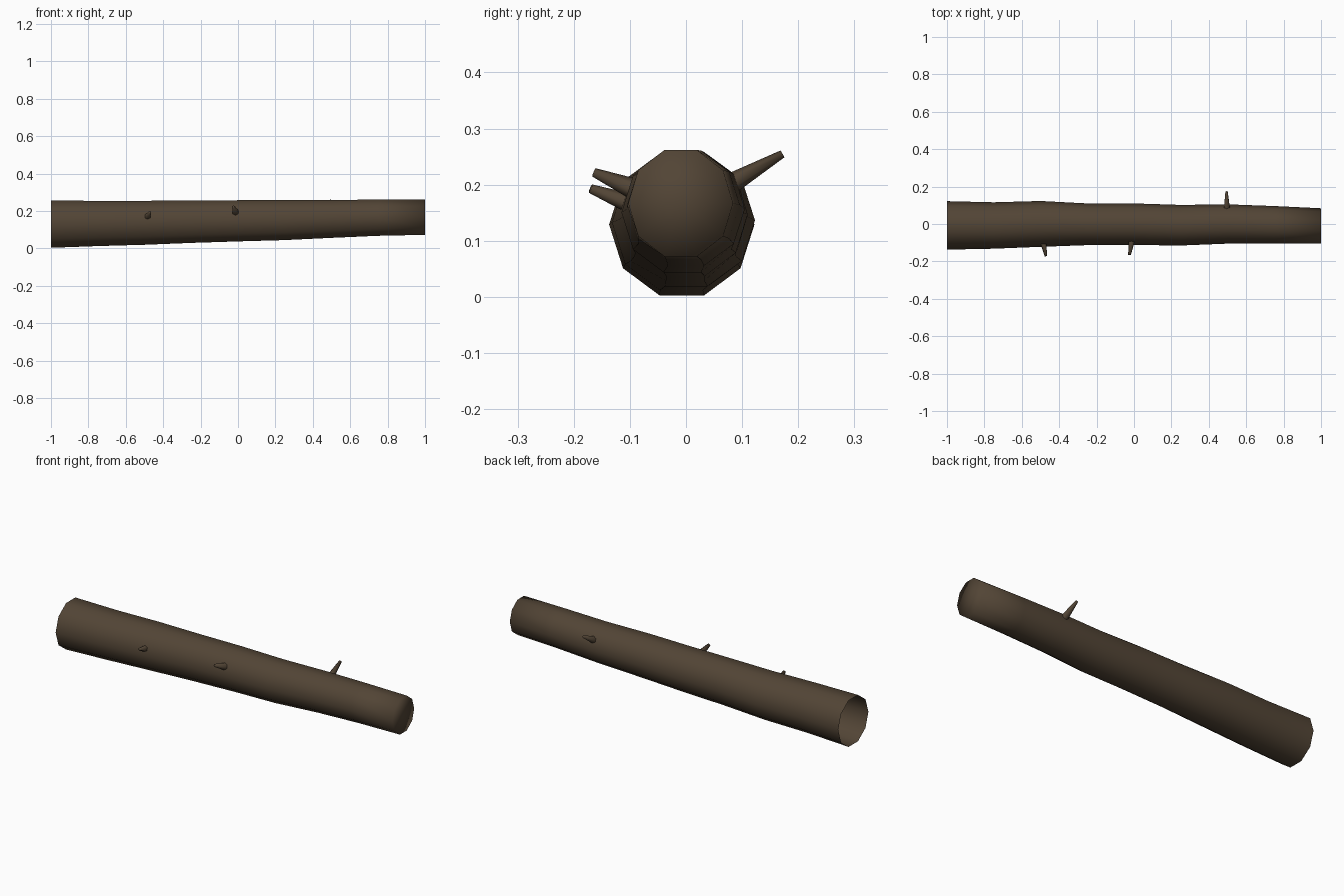
import bpy, bmesh, math
from mathutils import Vector

if "Cube" in bpy.data.objects:
    bpy.data.objects.remove(bpy.data.objects["Cube"])

bark = bpy.data.materials.new("dark brown bark")
bark.diffuse_color = (0.085, 0.059, 0.036, 1)
bark.use_nodes = True
bark.node_tree.nodes["Principled BSDF"].inputs["Base Color"].default_value = bark.diffuse_color


def finish(name, bm):
    me = bpy.data.meshes.new(name)
    bm.to_mesh(me)
    bm.free()
    me.materials.append(bark)
    for p in me.polygons:
        p.use_smooth = True
    ob = bpy.data.objects.new(name, me)
    bpy.context.collection.objects.link(ob)
    return ob


def loft(bm, rings):
    loops = [[bm.verts.new(p) for p in r] for r in rings]
    n = len(loops[0])
    for a, b in zip(loops, loops[1:]):
        for i in range(n):
            j = (i + 1) % n
            bm.faces.new((a[i], a[j], b[j], b[i]))
    return loops


# Trunk: (x, y min, y max, z min, z max) of each ten-sided ring
SECTIONS = [
    (-1.00, -.137, .122, .003, .255), (-.75, -.132, .116, .012, .254),
    (-.50, -.122, .123, .019, .254), (-.25, -.113, .110, .029, .256),
    (0.00, -.112, .110, .037, .257), (.25, -.115, .102, .044, .257),
    (.50, -.105, .105, .056, .258), (.75, -.105, .096, .067, .261),
    (1.00, -.103, .084, .072, .262)]
rings = []
for x, y0, y1, z0, z1 in SECTIONS:
    ry, rz = (y1 - y0) / 2, (z1 - z0) / 2 / math.sin(math.radians(72))
    rings.append([(x, (y0 + y1) / 2 + ry * math.cos(k * math.tau / 10),
                   (z0 + z1) / 2 + rz * math.sin(k * math.tau / 10)) for k in range(10)])
bm = bmesh.new()
loops = loft(bm, rings)
# Closed at the thin end, hollow at the thick end
centre = bm.verts.new((1, -.009, .167))
for i in range(10):
    bm.faces.new((loops[-1][i], loops[-1][(i + 1) % 10], centre))
finish("log_trunk", bm)

# Broken branch stubs: base, tip, base radius, tip radius
STUBS = [((-.487, -.09, .163), (-.471, -.170, .193), .019, .008),
         ((-.012, -.08, .187), (-.024, -.164, .222), .021, .008),
         ((.497, .07, .196), (.495, .172, .255), .020, .007)]
for n, (a, b, r0, r1) in enumerate(STUBS, 1):
    a, b = Vector(a), Vector(b)
    d = (b - a).normalized()
    u = d.cross(Vector((1, 0, 0))).normalized()
    v = d.cross(u)
    bm = bmesh.new()
    ls = loft(bm, [[c + r * (u * math.cos(k * math.tau / 6) + v * math.sin(k * math.tau / 6))
                    for k in range(6)] for c, r in ((a, r0), (b, r1))])
    bm.faces.new(ls[1])
    finish(f"branch_stub_{n}", bm)
